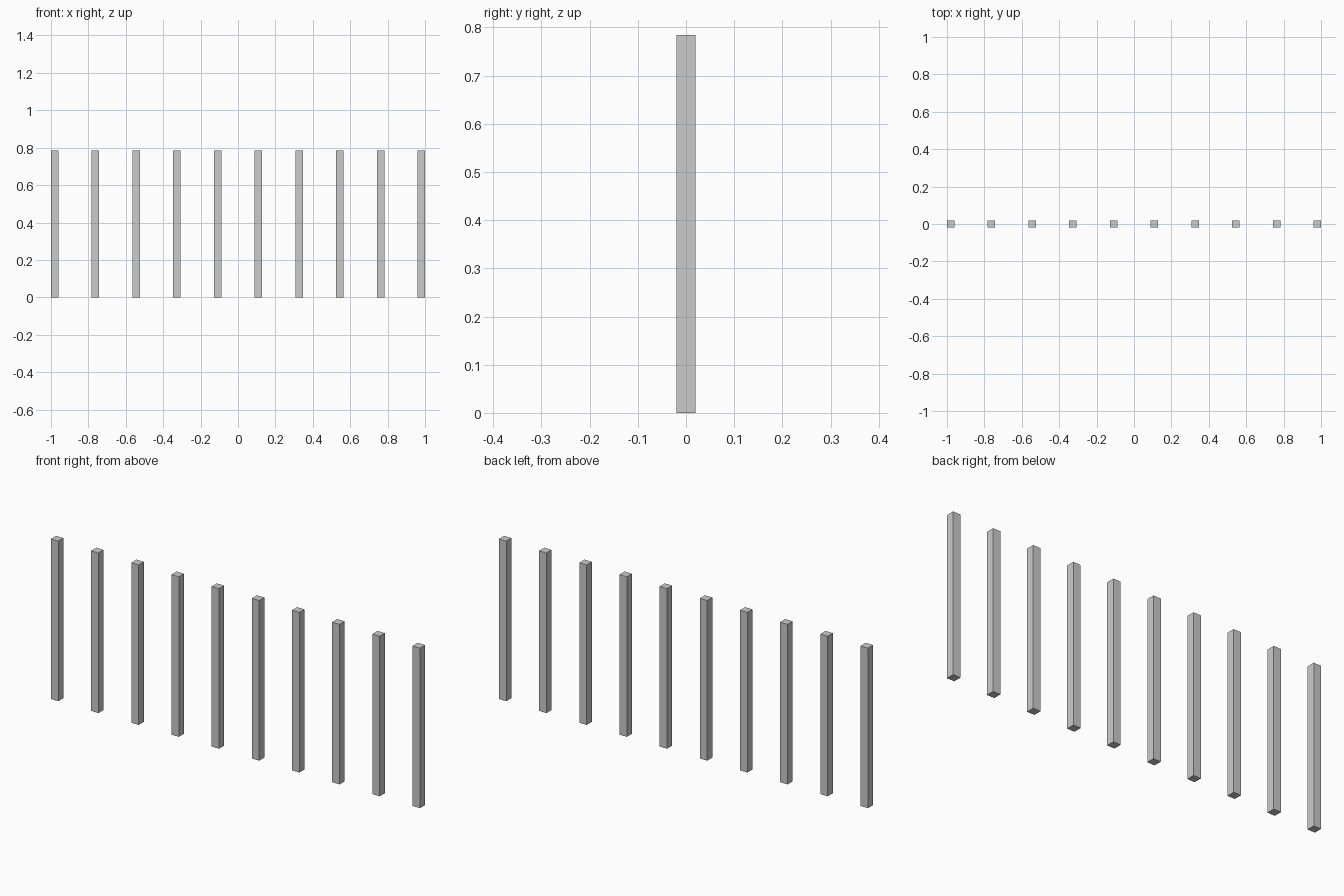
import bpy

if "Cube" in bpy.data.objects:
    bpy.data.objects.remove(bpy.data.objects["Cube"])

COUNT = 10
WIDTH = 0.04
HEIGHT = 0.784
FIRST_X = -1 + WIDTH / 2
SPACING = (2 - WIDTH) / (COUNT - 1)


def add_post(index):
    """Square post standing on the ground."""
    x = FIRST_X + index * SPACING
    bpy.ops.mesh.primitive_cube_add(size=1, location=(x, 0, HEIGHT / 2))
    post = bpy.context.object
    post.name = f"post_{index + 1:02d}"
    post.scale = (WIDTH, WIDTH, HEIGHT)
    bpy.ops.object.transform_apply(location=False, rotation=False, scale=True)


# Evenly spaced row of posts
for i in range(COUNT):
    add_post(i)
